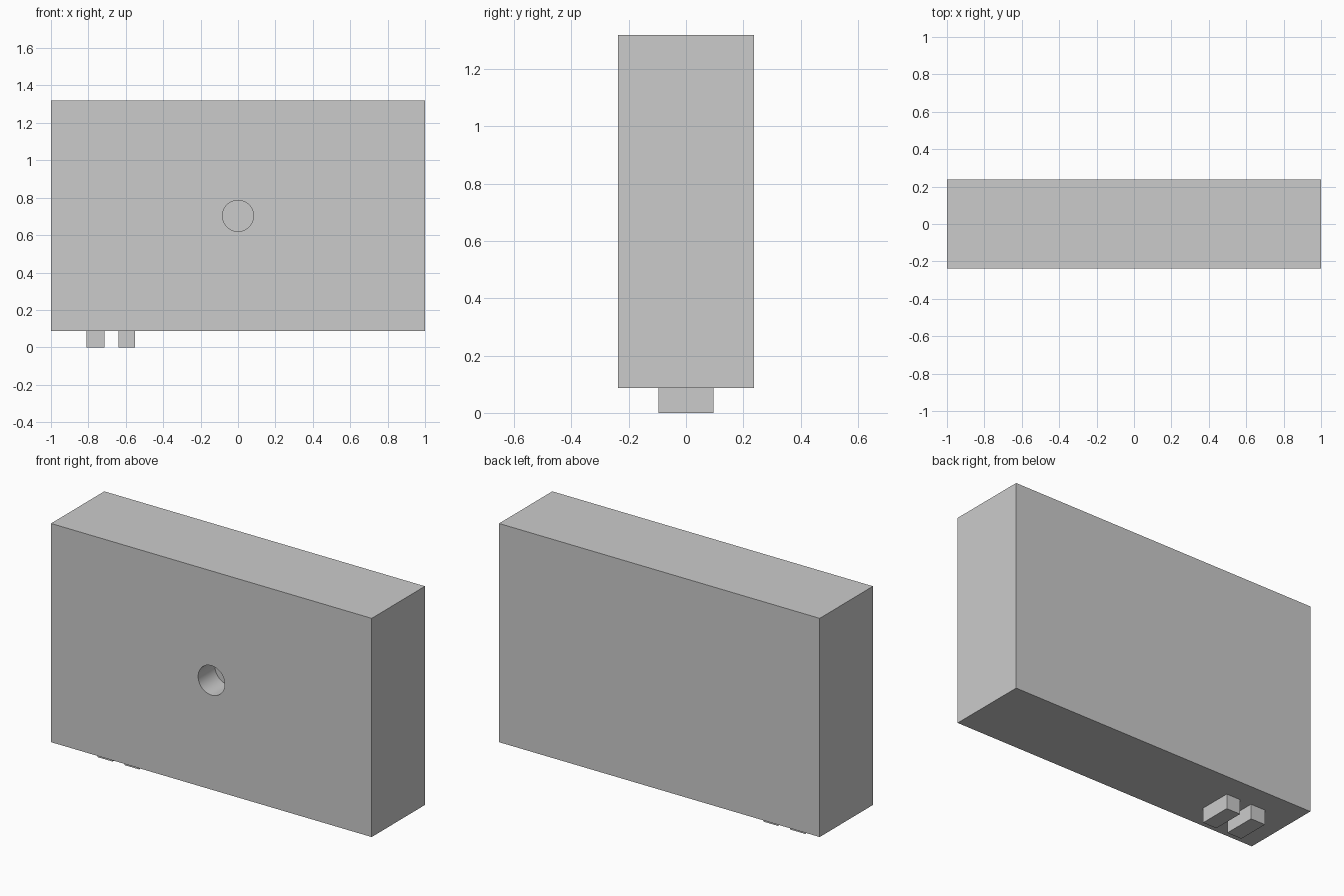
import bpy
from math import radians

if "Cube" in bpy.data.objects:
    bpy.data.objects.remove(bpy.data.objects["Cube"])


def box(name, x0, x1, y0, y1, z0, z1):
    bpy.ops.mesh.primitive_cube_add(size=1, location=((x0 + x1) / 2, (y0 + y1) / 2, (z0 + z1) / 2))
    ob = bpy.context.object
    ob.name = name
    ob.scale = (x1 - x0, y1 - y0, z1 - z0)
    bpy.ops.object.transform_apply(location=False, rotation=False, scale=True)
    return ob


FRONT, BASE, TOP = -0.237, 0.087, 1.32
HOLE_DEPTH = 0.15

# Main block
body = box("body", -1, 1, FRONT, -FRONT, BASE, TOP)

# Blind round hole in the front face
bpy.ops.mesh.primitive_cylinder_add(vertices=64, radius=0.083, depth=2 * HOLE_DEPTH,
                                    location=(0, FRONT, 0.703), rotation=(radians(90), 0, 0))
cutter = bpy.context.object
cutter.name = "hole_cutter"

bpy.context.view_layer.objects.active = body
mod = body.modifiers.new("hole", 'BOOLEAN')
mod.operation = 'DIFFERENCE'
mod.solver = 'EXACT'
mod.object = cutter
bpy.ops.object.modifier_apply(modifier=mod.name)
bpy.data.objects.remove(cutter)

bpy.ops.object.select_all(action='DESELECT')
body.select_set(True)
bpy.ops.object.shade_smooth_by_angle(angle=radians(30))

# Two prongs underneath, near the left end
for name, x0, x1 in (("outer_prong", -0.81, -0.715), ("inner_prong", -0.64, -0.55)):
    box(name, x0, x1, -0.096, 0.096, 0, BASE)
